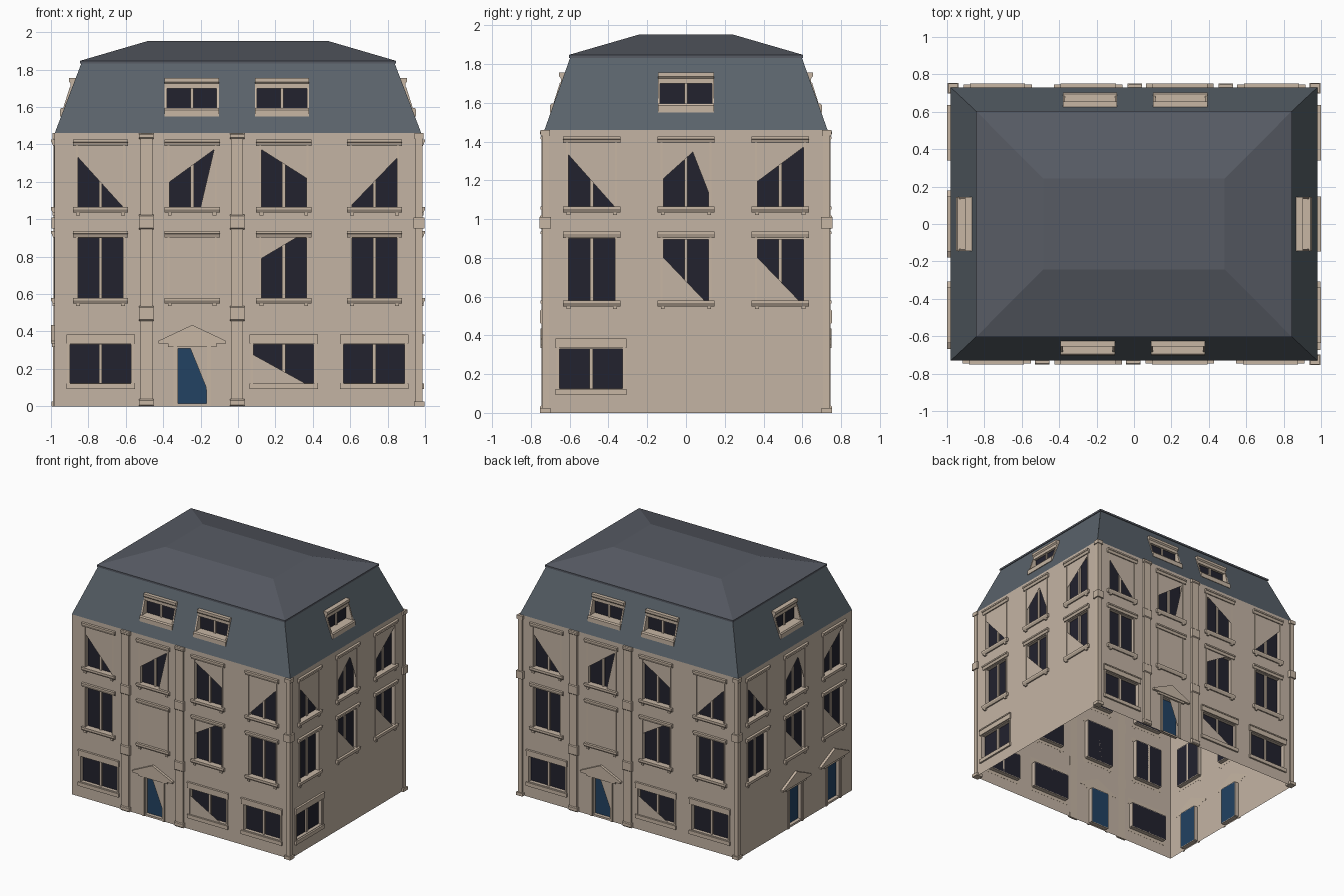
import bpy, bmesh, math
from mathutils import Vector, Matrix
from mathutils.geometry import delaunay_2d_cdt

if "Cube" in bpy.data.objects:
    bpy.data.objects.remove(bpy.data.objects["Cube"])

def material(name, rgb):
    m = bpy.data.materials.new(name)
    lin = [(c / 255 / 12.92 if c < 10 else ((c / 255 + .055) / 1.055) ** 2.4) for c in rgb]
    m.diffuse_color = (*lin, 1)
    m.use_nodes = True
    m.node_tree.nodes["Principled BSDF"].inputs["Base Color"].default_value = m.diffuse_color
    return m

WALL = material("tan_plaster", (196, 180, 164))
TRIM = material("tan_stone_trim", (199, 182, 164))
SLATE = material("blue_grey_slate", (90, 99, 107))
ROOF = material("grey_roof", (87, 91, 100))
GLASS = material("dark_glass", (34, 34, 46))
DOOR = material("blue_door", (34, 66, 98))

parts = {}
def part(name, mat):
    return parts.setdefault(name, (bmesh.new(), mat))[0]

def extrude(name, mat, pts, vec):
    """Closed prism: polygon swept along a vector."""
    bm = part(name, mat)
    vec = Vector(vec)
    a = [bm.verts.new(p) for p in pts]
    b = [bm.verts.new(Vector(p) + vec) for p in pts]
    fs = [bm.faces.new(a), bm.faces.new(b[::-1])]
    for i in range(len(a)):
        j = (i + 1) % len(a)
        fs.append(bm.faces.new((a[i], b[i], b[j], a[j])))
    bmesh.ops.recalc_face_normals(bm, faces=fs)

class Side:
    """One side of the house: u runs right, n outward from the wall, z up."""
    def __init__(self, turn, dist, half, slope):
        self.m = Matrix.Rotation(math.radians(90 * turn), 3, 'Z')
        self.d, self.half, self.slope = dist, half, slope
    def at(self, u, n, z):
        return self.m @ Vector((u, -(self.d + n), z))
    def moulding(self, name, mat, u0, u1, prof):
        extrude(name, mat, [self.at(u0, n, z) for n, z in prof], self.m @ Vector((u1 - u0, 0, 0)))
    def box(self, name, mat, u0, u1, n0, n1, z0, z1):
        self.moulding(name, mat, u0, u1, [(n0, z0), (n1, z0), (n1, z1), (n0, z1)])
    def plate(self, name, mat, poly, n0, n1):
        extrude(name, mat, [self.at(u, n0, z) for u, z in poly], self.m @ Vector((0, n0 - n1, 0)))
    def panel(self, name, mat, outer, holes, slope=0):
        """Flat sheet with convex holes."""
        pts, edges = [], []
        for loop in [outer] + holes:
            k, c = len(pts), len(loop)
            pts += [Vector(p) for p in loop]
            edges += [(k + i, k + (i + 1) % c) for i in range(c)]
        vs, _, fs = delaunay_2d_cdt(pts, edges, [], 0, 1e-5)[:3]
        bm = part(name, mat)
        bv = [bm.verts.new(self.at(p.x, -slope * (p.y - 1.46), p.y)) for p in vs]
        out = self.m @ Vector((0, -1, 0))
        for f in fs:
            c = sum((vs[i] for i in f), Vector((0, 0))) / len(f)
            if any(inside(c, h) for h in holes):
                continue
            face = bm.faces.new([bv[i] for i in f])
            face.normal_update()
            if face.normal.dot(out) < 0:
                face.normal_flip()

def inside(c, poly):
    s = []
    for i, p in enumerate(poly):
        q = poly[(i + 1) % len(poly)]
        s.append((q[0] - p[0]) * (c[1] - p[1]) - (q[1] - p[1]) * (c[0] - p[0]))
    return all(x > 0 for x in s) or all(x < 0 for x in s)

def rect(u0, u1, z0, z1):
    return [(u0, z0), (u1, z0), (u1, z1), (u0, z1)]

REC = .035
# kind: half width, bottom, top
KIND = {"top": (.12, 1.065, 1.375), "mid": (.12, .58, .9),
        "low": (.163, .125, .33), "door": (.078, .015, .312)}

def opening(s, kind, c):
    """Recessed pane, reveal and stone surround."""
    w, z0, z1 = KIND[kind]
    # reveal behind the wall sheet
    for a, b in ((c - w - .006, c - w), (c + w, c + w + .006)):
        s.box("window_reveals", WALL, a, b, -REC, -.001, z0, z1)
    for a, b in ((z0 - .006, z0), (z1, z1 + .006)):
        s.box("window_reveals", WALL, c - w, c + w, -REC, -.001, a, b)
    if kind == "door":
        s.box("doors", DOOR, c - w, c + w, -REC, -REC + .006, z0, z1)
        for k in (-1, 1):
            a, b = sorted((c + k * .08, c + k * .1))
            s.box("door_jambs", TRIM, a, b, -.001, .008, 0, .32)
        s.box("door_lintels", TRIM, c - .13, c + .13, -.001, .014, .318, .337)
        s.plate("door_pediments", TRIM, [(c - .18, .335), (c + .18, .335), (c + .18, .35),
                                         (c, .435), (c - .18, .35)], -.001, .02)
        return
    s.box("window_glass", GLASS, c - w, c + w, -REC, -REC + .006, z0, z1)
    s.box("window_mullions", TRIM, c - .009, c + .009, -REC, -REC + .018, z0, z1)
    if kind == "low":
        s.box("ground_lintels", TRIM, c - .183, c + .183, -.001, .012, .335, .38)
        s.box("ground_lintels", TRIM, c - .183, c + .183, -.001, .017, .375, .385)
        s.box("ground_sills", TRIM, c - .183, c + .183, -.001, .014, .092, .122)
        for k in (-1, 1):
            a, b = sorted((c + k * .164, c + k * .178))
            s.box("ground_jambs", TRIM, a, b, -.001, .006, .122, .335)
        return
    t = 1.425 if kind == "top" else .936
    s.moulding("window_hoods", TRIM, c - .148, c + .148,
               [(-.001, t - .033), (.009, t - .033), (.016, t - .014), (.02, t - .012), (.02, t), (-.001, t)])
    s.moulding("window_sills", TRIM, c - .148, c + .148,
               [(-.001, z0 - .03), (.01, z0 - .03), (.02, z0 - .014), (.02, z0), (-.001, z0)])
    for k in (-1, 1):
        a, b = sorted((c + k * .121, c + k * .131))
        s.box("window_jambs", TRIM, a, b, -.001, .005, z0, t - .03)
        s.box("sill_brackets", TRIM, c + k * .12 - .01, c + k * .12 + .01, -.001, .012, z0 - .045, z0 - .03)

def dormer(s, c):
    """Window let into the steep roof."""
    s.box("roof_window_glass", GLASS, c - .14, c + .14, -.112, -.105, 1.59, 1.71)
    s.box("roof_window_mullions", TRIM, c - .008, c + .008, -.108, -.095, 1.59, 1.71)
    s.moulding("roof_window_sills", TRIM, c - .145, c + .145,
               [(-.112, 1.55), (-.028, 1.55), (-.028, 1.585), (-.035, 1.595), (-.112, 1.595)])
    s.moulding("roof_window_lintels", TRIM, c - .145, c + .145,
               [(-.14, 1.70), (-.085, 1.70), (-.085, 1.725), (-.076, 1.735), (-.076, 1.755), (-.14, 1.755)])
    for a in (c - .145, c + .133):
        s.moulding("roof_window_cheeks", TRIM, a, a + .012,
                   [(-.112, 1.59), (-.044, 1.59), (-.08, 1.705), (-.112, 1.705)])

def pilaster(s, c):
    s.box("pilasters", TRIM, c - .032, c + .032, -.001, .016, 0, 1.46)
    for z0, z1 in ((0, .04), (.455, .535), (.945, 1.025), (1.43, 1.46)):
        m = .008
        s.moulding("pilaster_bands", TRIM, c - .039, c + .039,
                   [(-.001, z0), (.014, z0), (.022, z0 + m), (.022, z1 - m), (.014, z1), (-.001, z1)])

# opening lists: kind, centre, visible outline (None = whole, [] = covered)
LONG = [("top", -.735, [(-.855, 1.065), (-.615, 1.065), (-.855, 1.33)]),
        ("top", -.245, [(-.365, 1.065), (-.2, 1.065), (-.128, 1.372), (-.365, 1.2)]),
        ("top", .245, [(.125, 1.065), (.365, 1.065), (.365, 1.22), (.125, 1.372)]),
        ("top", .73, [(.61, 1.065), (.85, 1.065), (.85, 1.327), (.61, 1.077)]),
        ("mid", -.735, None), ("mid", -.245, []),
        ("mid", .245, [(.125, .58), (.365, .58), (.365, .9), (.31, .9), (.125, .79)]),
        ("mid", .73, None), ("low", -.735, None),
        ("door", -.245, [(-.32, .015), (-.168, .015), (-.17, .1), (-.255, .31), (-.32, .31)]),
        ("low", .245, [(.355, .125), (.405, .125), (.405, .33), (.083, .33), (.083, .275)]),
        ("low", .728, None)]
SHORT = [("top", -.487, [(-.605, 1.065), (-.37, 1.065), (-.605, 1.33)]),
         ("top", 0, [(-.115, 1.065), (.115, 1.065), (.115, 1.14), (.035, 1.345), (-.115, 1.21)]),
         ("top", .487, [(.37, 1.065), (.605, 1.065), (.605, 1.37), (.37, 1.195)]),
         ("mid", -.487, None),
         ("mid", 0, [(.095, .58), (.115, .58), (.115, .895), (-.115, .895), (-.115, .8)]),
         ("mid", .487, [(.582, .58), (.605, .58), (.605, .895), (.37, .895), (.37, .8)])]
RIGHT = SHORT + [("low", -.49, None)]
LEFT = SHORT + [("door", 0, None), ("door", .487, None)]

# walls, openings and mansard on the four sides
for turn, openings in enumerate((LONG, RIGHT, LONG, LEFT)):
    long = turn % 2 == 0
    s = Side(turn, .73 if long else .98, .98 if long else .73, .355 if long else .3815)
    holes = []
    for kind, c, shape in openings:
        w, z0, z1 = KIND[kind]
        if shape is None:
            holes.append(rect(c - w, c + w, z0, z1))
        elif shape:
            holes.append(shape)
        opening(s, kind, c)
    s.panel("walls", WALL, rect(-s.half, s.half, 0, 1.46), holes)
    centres = (-.247, .235) if long else (0,)
    top = .835 if long else .595
    s.panel("mansard_roof", SLATE, [(-s.half, 1.46), (s.half, 1.46), (top, 1.84), (-top, 1.84)],
            [rect(c - .142, c + .142, 1.553, 1.75) for c in centres], s.slope)
    for c in centres:
        dormer(s, c)
    if long:
        pilaster(s, -.49)
        pilaster(s, -.005)

# corner strips with foot, middle knob and cap
for sx, sy in ((1, -1), (1, 1), (-1, 1)):
    for h, z0, z1 in ((.018, 0, 1.46), (.028, 0, .025), (.029, .95, 1.01), (.025, 1.43, 1.46)):
        x, y = sx * .968, sy * .726
        extrude("corner_strips", TRIM, [(x - h, y - h, z0), (x + h, y - h, z0), (x + h, y + h, z0),
                                        (x - h, y + h, z0)], (0, 0, z1 - z0))

# shallow upper roof with a thin lip and flat top
bm = part("upper_roof", ROOF)
rings = [[bm.verts.new((a * x, b * y, z)) for a, b in ((-1, -1), (1, -1), (1, 1), (-1, 1))]
         for x, y, z in ((.825, .585, 1.832), (.844, .604, 1.832), (.844, .604, 1.847), (.485, .242, 1.952))]
for lo, hi in zip(rings, rings[1:]):
    for i in range(4):
        j = (i + 1) % 4
        bm.faces.new((lo[i], lo[j], hi[j], hi[i]))
bm.faces.new(rings[-1])

for name, (bm, mat) in parts.items():
    me = bpy.data.meshes.new(name)
    bm.to_mesh(me)
    bm.free()
    me.materials.append(mat)
    bpy.context.collection.objects.link(bpy.data.objects.new(name, me))
